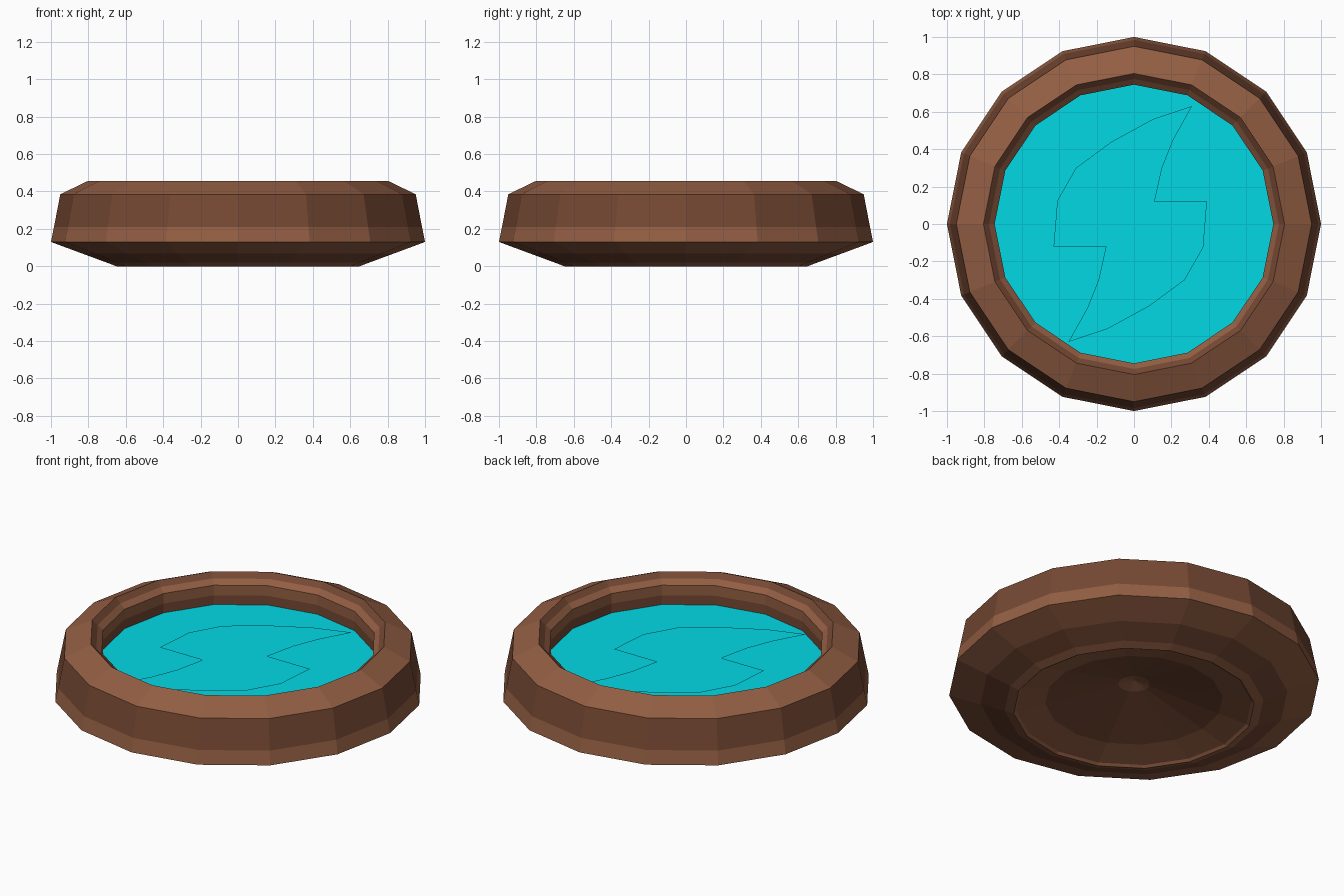
import bpy, bmesh, math

cube = bpy.data.objects.get("Cube")
if cube:
    bpy.data.objects.remove(cube, do_unlink=True)

SIDES = 16
WATER_Z = 0.285


def linear(c):
    c /= 255
    return c / 12.92 if c <= 0.04045 else ((c + 0.055) / 1.055) ** 2.4


def material(name, rgb):
    color = (*[linear(c) for c in rgb], 1)
    mat = bpy.data.materials.new(name)
    mat.use_nodes = True
    mat.diffuse_color = color
    bsdf = mat.node_tree.nodes["Principled BSDF"]
    bsdf.inputs["Base Color"].default_value = color
    bsdf.inputs["Roughness"].default_value = 0.8
    return mat


def finish(bm, name, mats):
    mesh = bpy.data.meshes.new(name)
    bm.to_mesh(mesh)
    bm.free()
    for mat in mats:
        mesh.materials.append(mat)
    obj = bpy.data.objects.new(name, mesh)
    bpy.context.collection.objects.link(obj)
    return obj


light = material("light_clay", (147, 94, 67))
mid = material("mid_clay", (117, 72, 51))
water = material("turquoise_water", (2, 217, 229))
LIGHT, MID = range(2)

# Bowl profile from the hollow underside outwards and over the rim:
# radius, height, colour of the band ending here
profile = [
    (0.085, 0.152, LIGHT),
    (0.48, 0.05, MID),
    (0.635, 0.012, LIGHT),
    (0.65, 0.0, LIGHT),
    (0.70, 0.019, LIGHT),
    (0.83, 0.067, MID),
    (1.0, 0.13, LIGHT),
    (0.984, 0.21, LIGHT),
    (0.95, 0.385, MID),
    (0.805, 0.455, LIGHT),
    (0.775, 0.427, MID),
    (0.745, 0.40, LIGHT),
    (0.745, 0.34, LIGHT),
    (0.745, WATER_Z - 0.01, MID),
]


def ring(bm, radius, z):
    angles = [2 * math.pi * i / SIDES for i in range(SIDES)]
    return [bm.verts.new((radius * math.cos(a), radius * math.sin(a), z)) for a in angles]


bm = bmesh.new()
centre = bm.verts.new((0, 0, 0.175))
previous = None
for radius, z, band in profile:
    current = ring(bm, radius, z)
    for i in range(SIDES):
        j = (i + 1) % SIDES
        if previous:
            face = bm.faces.new((previous[j], previous[i], current[i], current[j]))
        else:
            face = bm.faces.new((centre, current[j], current[i]))
        face.material_index = band
    previous = current
finish(bm, "bowl", [light, mid])

# Water surface
bm = bmesh.new()
bm.faces.new(ring(bm, 0.745, WATER_Z))
finish(bm, "water_surface", [water])

# Flat two-bladed swirl floating just above the water, one half turned to make the other
half = [(0.33, 0.63), (0.12, 0.56), (-0.10, 0.44), (-0.29, 0.30), (-0.39, 0.125),
        (-0.41, -0.12), (-0.13, -0.12), (-0.17, -0.30), (-0.23, -0.45)]
outline = half + [(-x, -y) for x, y in half]
bm = bmesh.new()
bm.faces.new([bm.verts.new((x - 0.02, y, WATER_Z + 0.018)) for x, y in outline])
bmesh.ops.recalc_face_normals(bm, faces=bm.faces)
for face in bm.faces:
    if face.normal.z < 0:
        face.normal_flip()
finish(bm, "water_swirl", [water])
